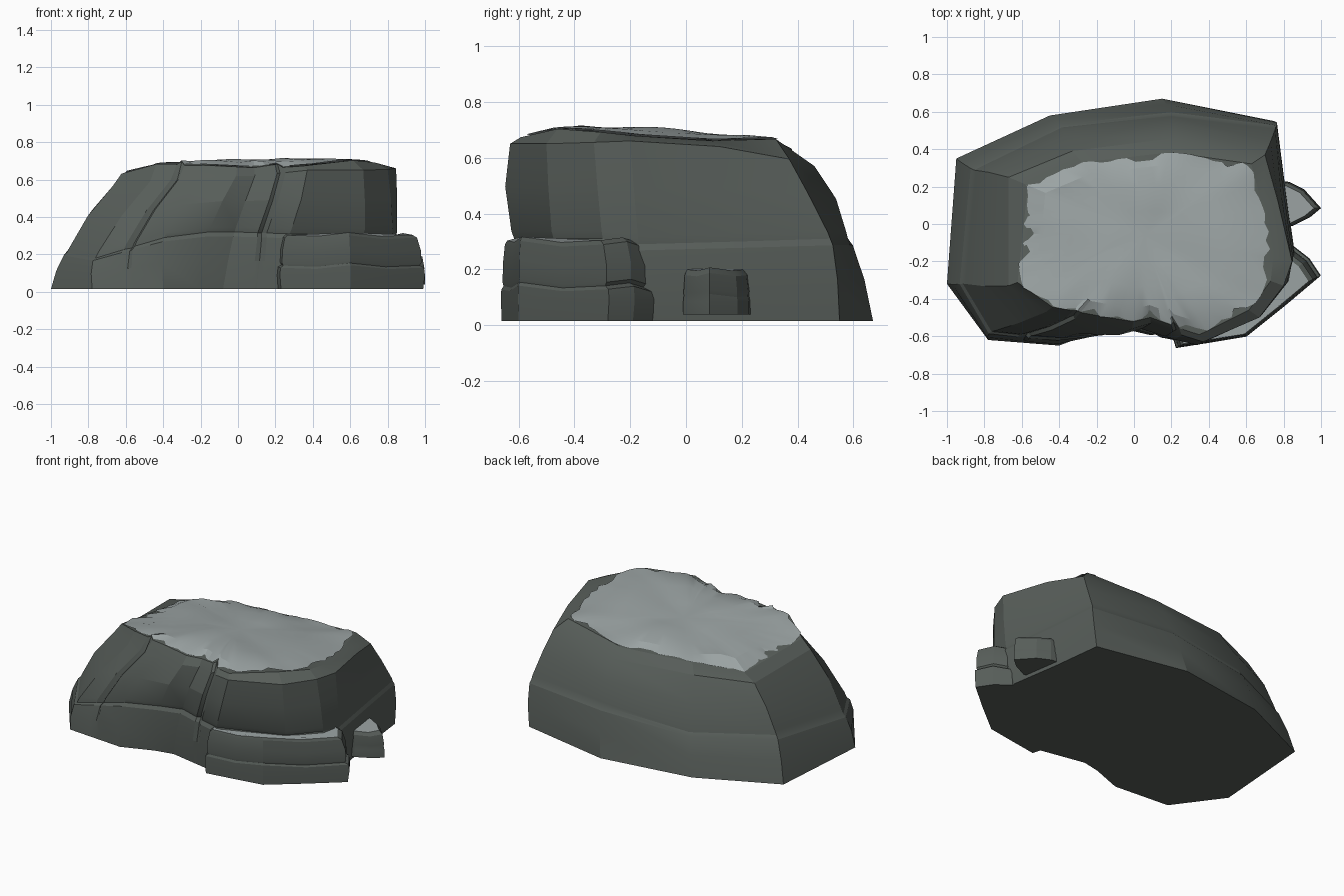
import bpy, bmesh, random
from math import sin, radians
from mathutils import Vector

if "Cube" in bpy.data.objects:
    bpy.data.objects.remove(bpy.data.objects["Cube"])

random.seed(4)

def material(name, rgb):
    m = bpy.data.materials.new(name)
    m.diffuse_color = (*rgb, 1)
    m.use_nodes = True
    m.node_tree.nodes["Principled BSDF"].inputs["Base Color"].default_value = m.diffuse_color
    return m

STONE = material("dark_stone", (0.095, 0.11, 0.10))
PALE = material("pale_top", (0.33, 0.37, 0.37))

def loft(name, rings, mats, closed_bottom=True, pale_cap=False, centre=None):
    """Skin a stack of equal-length rings and close the ends."""
    bm = bmesh.new()
    vs = [[bm.verts.new(p) for p in r] for r in rings]
    n = len(rings[0])
    for a, b in zip(vs, vs[1:]):
        for i in range(n):
            j = (i + 1) % n
            bm.faces.new((a[i], a[j], b[j], b[i]))
    if closed_bottom:
        bm.faces.new(vs[0])
    if centre:
        c = bm.verts.new(centre)
        for i in range(n):
            bm.faces.new((vs[-1][i], vs[-1][(i + 1) % n], c))
    else:
        bm.faces.new(vs[-1]).material_index = 1 if pale_cap else 0
    bmesh.ops.recalc_face_normals(bm, faces=bm.faces)
    if not closed_bottom and sum(f.normal.z for f in bm.faces) < 0:
        bmesh.ops.reverse_faces(bm, faces=bm.faces)
    me = bpy.data.meshes.new(name)
    bm.to_mesh(me)
    bm.free()
    ob = bpy.data.objects.new(name, me)
    bpy.context.collection.objects.link(ob)
    for m in mats:
        me.materials.append(m)
    bpy.ops.object.select_all(action='DESELECT')
    ob.select_set(True)
    bpy.context.view_layer.objects.active = ob
    bpy.ops.object.shade_smooth_by_angle(angle=radians(17))
    return ob

C = Vector((0.06, -0.06, 0))

def push(p, d):
    """Move a point horizontally away from the rock's centre."""
    o = Vector((p.x - C.x, p.y - C.y, 0)).normalized()
    return p + o * d

# Main rock columns: base x y, middle x y z, rim x y z
cols = [
    (-.95, .35, -.86, .29, .29, -.67, .25, .565),
    (-.45, .58, -.39, .52, .27, -.33, .39, .58),
    (.15, .67, .20, .585, .31, .22, .46, .57),
    (.75, .55, .76, .52, .31, .70, .37, .595),
    (.79, .22, .80, .20, .30, .77, .12, .64),
    (.84, -.10, .85, -.17, .29, .845, -.20, .66),
    (.80, -.28, .83, -.30, .31, .80, -.33, .655),
    (.62, -.48, .68, -.48, .31, .67, -.50, .65),
    (.28, -.62, .28, -.625, .31, .37, -.63, .65),
    (-.08, -.55, -.02, -.55, .32, .09, -.53, .62),
    (-.20, -.575, -.16, -.59, .32, -.01, -.56, .62),
    (-.40, -.65, -.40, -.615, .29, -.20, -.53, .61),
    (-.78, -.62, -.77, -.58, .18, -.47, -.47, .59),
    (-1.0, -.32, -.92, -.32, .21, -.67, -.33, .565),
]
cols = [(Vector((c[0], c[1], .015)), Vector(c[2:5]), Vector(c[5:])) for c in cols]

def crack(a, b, t):
    """Three close columns, the middle one pushed in above the base."""
    out = []
    for dt, d in ((-.08, .006), (0, -.016), (.08, .004)):
        base, mid, rim = (p.lerp(q, t + dt) for p, q in zip(a, b))
        out.append((base, push(mid, d), push(rim, d)))
    return out

body = []
for i, c in enumerate(cols):
    body.append(c)
    if i in (8, 11):
        body += crack(c, cols[i + 1], .5)

# Top surface height: tilted down to the back, dropping off toward the edges
def height(x, y):
    z = .672 + .02 * x - .07 * y
    z -= .35 * max(0, -.40 - x) + .25 * max(0, y - .25)
    z -= .15 * max(0, x - .6) + .42 * max(0, -.42 - y)
    return z + .013 * sin(11 * x + 4 * y) * sin(8 * y - 2 * x)

# Raised, notched dark rim round the top
top = []
for b, m, r in body:
    s = .87 if r.y > -.25 else .92
    q = C + (Vector((r.x, r.y, 0)) - C) * (s + random.uniform(-.02, .02))
    q.z = height(q.x, q.y) + random.uniform(-.004, .02)
    top.append(q)
inner = []
for p in top:
    q = C + (Vector((p.x, p.y, 0)) - C) * .9
    q.z = height(q.x, q.y) - .006
    inner.append(q)

# Rock body: bulging courses with a shallow groove between them
rings = [[b for b, m, r in body]]
rings.append([push(b.lerp(m, .5), .012) for b, m, r in body])
rings.append([push(b.lerp(m, .92), .006) for b, m, r in body])
rings.append([push(m, -.010 if m.y < -.4 else -.005) for b, m, r in body])
rings.append([m.lerp(r, .08) for b, m, r in body])
rings.append([push(m.lerp(r, .55), .022 if m.x < .6 else .004) for b, m, r in body])
rings.append([r for b, m, r in body])
rings.append(top)
rings.append(inner)
loft("main_rock", rings, [STONE], centre=(C.x, C.y, height(C.x, C.y) - .012))

# Pale top with a ragged edge
edge = []
for i, p in enumerate(top):
    q = top[(i + 1) % len(top)]
    n = max(1, round((q - p).length / .05))
    edge += [p.lerp(q, k / n) for k in range(n)]
jag = [random.choice((.93, .97, .99, 1.0, 1.01)) for _ in edge]
cap = []
for f in (1, .85, .6, .3):
    ring = []
    for p, j in zip(edge, jag):
        k = j if f == 1 else f
        x, y = C.x + (p.x - C.x) * k, C.y + (p.y - C.y) * k
        z = p.z + .006 if f == 1 else height(x, y) + .008
        ring.append(Vector((x, y, z)))
    cap.append(ring)
loft("pale_rock_top", cap, [PALE], closed_bottom=False,
     centre=(C.x, C.y, height(C.x, C.y) + .005))

def ledge(name, outline, levels, anchor, tilt):
    """Small stepped rock: levels give (z, scale about the anchor)."""
    a = Vector(anchor)
    rings = []
    for k, (z, s) in enumerate(levels):
        ring = []
        for i, p in enumerate(outline):
            q = a + (Vector(p) - a) * s
            wob = tilt * sin(2.3 * i + 1) if k > 1 else 0
            ring.append(Vector((q.x, q.y, z + wob)))
        rings.append(ring)
    return loft(name, rings, [STONE, PALE], pale_cap=True)

# Front ledge and small side rock
ledge("front_ledge",
      [(.2, -.56), (.23, -.66), (.42, -.63), (.60, -.60), (.80, -.44), (.99, -.28),
       (.93, -.19), (.84, -.12), (.6, -.3)],
      [(.015, 1.0), (.09, 1.02), (.13, 1.01), (.142, .96), (.155, .98), (.22, .975),
       (.29, .93), (.305, .88)],
      (.52, -.5), .012)
ledge("side_rock",
      [(.76, .235), (.83, .225), (.91, .185), (1.0, .085), (.94, .035), (.85, -.01), (.76, -.01)],
      [(.038, 1), (.085, 1), (.105, .975), (.12, .985), (.18, .94), (.2, .84)],
      (.76, .08), .007)
